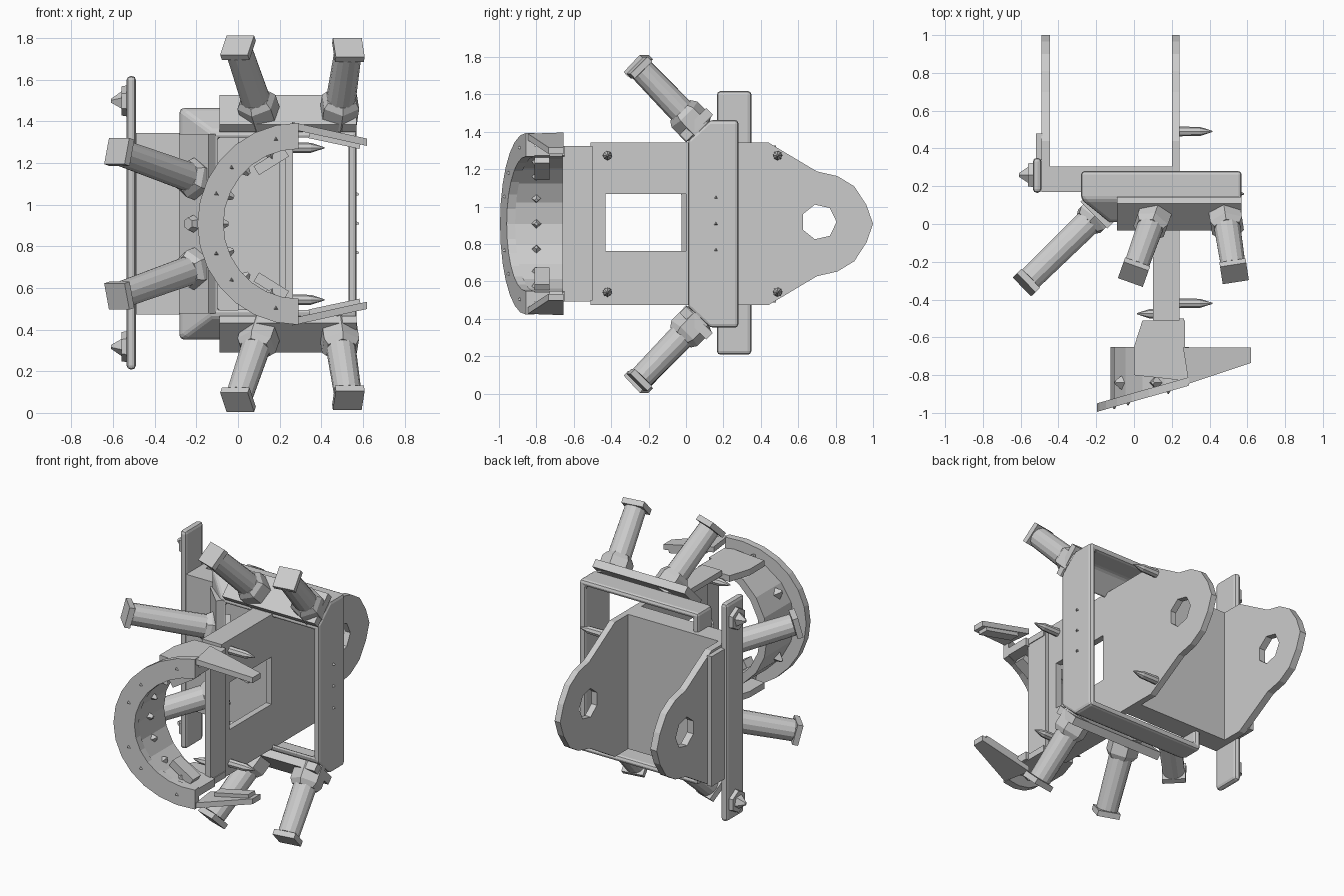
import bpy, bmesh, math
from math import sin, cos, radians, pi
from mathutils import Vector, Matrix

if "Cube" in bpy.data.objects:
    bpy.data.objects.remove(bpy.data.objects["Cube"])

M = 0.908  # height of the symmetry plane; all meshes are built relative to it


def finish(name, bm, mirror=False, bevel=0):
    bmesh.ops.recalc_face_normals(bm, faces=bm.faces)
    me = bpy.data.meshes.new(name)
    bm.to_mesh(me)
    bm.free()
    ob = bpy.data.objects.new(name, me)
    ob.location.z = M
    bpy.context.collection.objects.link(ob)
    if bevel:
        b = ob.modifiers.new("bevel", 'BEVEL')
        b.width, b.segments = bevel, 2
        b.limit_method, b.angle_limit = 'ANGLE', radians(40)
    if mirror:
        m = ob.modifiers.new("mirror", 'MIRROR')
        m.use_axis = (False, False, True)
        m.use_mirror_merge = False
    return ob


def prism(name, loops, axis, a, b, warp=None, **kw):
    """Extrude outline (first loop) with holes (other loops) from a to b."""
    place = {'X': lambda u, v, d: (d, u, v), 'Y': lambda u, v, d: (u, d, v),
             'Z': lambda u, v, d: (u, v, d)}[axis]
    bm = bmesh.new()
    edges = []
    for lp in loops:
        vs = [bm.verts.new(place(u, v, a)) for u, v in lp]
        edges += [bm.edges.new((vs[i - 1], vs[i])) for i in range(len(vs))]
    bmesh.ops.triangle_fill(bm, edges=edges, use_beauty=True)
    r = bmesh.ops.extrude_face_region(bm, geom=bm.faces[:])
    top = [v for v in r['geom'] if isinstance(v, bmesh.types.BMVert)]
    bmesh.ops.translate(bm, verts=top, vec=Vector(place(0, 0, b - a)))
    if warp:
        far = set(top)
        for v in bm.verts:
            v.co = warp(v.co, v in far)
    bmesh.ops.dissolve_limit(bm, angle_limit=0.01, verts=bm.verts, edges=bm.edges)
    return finish(name, bm, **kw)


def rect(u0, u1, v0, v1):
    return [(u0, v0), (u1, v0), (u1, v1), (u0, v1)]


def box(name, x, y, z, **kw):
    return prism(name, [rect(*x, *y)], 'Z', *z, **kw)


def slab(name, c, size, axis, ang, **kw):
    bm = bmesh.new()
    mat = Matrix.Translation(c) @ Matrix.Rotation(radians(ang), 4, axis) @ Matrix.Diagonal((*size, 1))
    bmesh.ops.create_cube(bm, size=1, matrix=mat)
    return finish(name, bm, **kw)


def add_cone(bm, p, d, t0, t1, r1, r2, n):
    d = Vector(d).normalized()
    mat = Matrix.Translation(Vector(p) + d * (t0 + t1) / 2) @ d.to_track_quat('Z', 'Y').to_matrix().to_4x4()
    bmesh.ops.create_cone(bm, cap_ends=True, segments=n, radius1=r1, radius2=r2, depth=t1 - t0, matrix=mat)


def circle(cx, cy, r, n):
    return [(cx + r * cos(2 * pi * i / n), cy + r * sin(2 * pi * i / n)) for i in range(n)]


# clevis side plates with eyes, long right one has a window
def ear(y0):
    half = [(y0, .435), (.44, .435), (.70, .28), (.81, .255), (.90, .20), (.965, .10)]
    return half + [(1.0, 0)] + [(u, -v) for u, v in reversed(half)]


eye = circle(.71, .01, .095, 7)
prism("right_side_plate", [ear(-.51), eye, rect(-.43, 0, -.145, .16)], 'X', .20, .24)
prism("left_side_plate", [ear(.17), eye], 'X', -.49, -.445)
box("clevis_web", (-.46, .21), (.17, .305), (-.435, .435))
box("plate_flange", (.10, .21), (-.51, .01), (.40, .435), mirror=True)

# tall mounting strip on the left, with bolts
box("mounting_strip", (-.535, -.49), (.165, .35), (-.70, .71), bevel=.02)
box("strip_backing", (-.52, -.485), (.34, .48), (-.42, .42))
bm = bmesh.new()
add_cone(bm, (-.53, .26, .59), (-1, 0, 0), 0, .03, .075, .07, 6)
add_cone(bm, (-.53, .26, .59), (-1, 0, 0), .03, .08, .045, .01, 5)
finish("strip_bolts", bm, mirror=True)

# hollow frame: outer and inner skins lofted, then joined at both rims
bm = bmesh.new()
T = .04
secs = [(.28, -.28, .555), (.13, -.28, .555), (.01, -.13, .445)]
skins = []
for t in (0, T):
    skins.append([[bm.verts.new((x, y, z)) for x, z in rect(x0 + t, .57 - t, -h + t, h - t)]
                  for y, x0, h in secs])
rings = skins[0] + skins[1][::-1]
for k in range(6):
    A, B = rings[k - 1], rings[k]
    for i in range(4):
        bm.faces.new((A[i - 1], A[i], B[i], B[i - 1]))
finish("hollow_frame", bm, bevel=.018)

# slanted pads carrying the posts
slab("cross_pad", (.24, .055, .53), (.66, .20, .05), 'X', 45, mirror=True)
slab("left_pad", (-.195, .065, 0), (.20, .05, .86), 'Z', -45)


# splayed posts: hex nut, shaft, square end cap
def post(name, base, tip):
    base, tip = Vector(base), Vector(tip)
    d = tip - base
    L = d.length
    bm = bmesh.new()
    add_cone(bm, base, d, -.04, .07, .098, .098, 6)
    add_cone(bm, base, d, .07, .10, .098, .078, 6)
    add_cone(bm, base, d, .05, L - .02, .072, .066, 14)
    mat = Matrix.Translation(tip) @ d.to_track_quat('Z', 'Y').to_matrix().to_4x4()
    bmesh.ops.create_cube(bm, size=1, matrix=mat @ Matrix.Diagonal((.14, .13, .035, 1)))
    finish(name, bm, mirror=True)


post("inner_post", (.105, .04, .535), (0, -.255, .845))
post("outer_post", (.485, .04, .535), (.53, -.25, .835))
post("left_post", (-.18, .07, .205), (-.57, -.31, .345))

# tilted half-ring mouth and the collar behind it
CX = .29


def arc(r0, r1, a0=90, a1=270, n=14):
    an = [radians(a0 + (a1 - a0) * i / n) for i in range(n + 1)]
    return [(CX + r1 * cos(t), r1 * sin(t)) for t in an] + [(CX + r0 * cos(t), r0 * sin(t)) for t in reversed(an)]


def face_y(x):
    return -.99 + .285 * (x + .18)


prism("mouth_ring", [arc(.36, .485)], 'Y', 0, .045,
      warp=lambda c, far: Vector((c.x, face_y(c.x) + (.045 if far else 0), c.z)))
prism("collar", [arc(.365, .415, n=10)], 'Y', 0, 1,
      warp=lambda c, far: Vector((c.x, -.65 if far else face_y(c.x) + .03, c.z)))

# neck joining the collar to the side plate
prism("neck_flange", [[(.045, -.51), (.27, -.51), (.27, -.83), (.0, -.80), (.0, -.65)]], 'Z', .375, .415, mirror=True)
box("neck_wall", (.225, .265), (-.66, -.50), (-.41, .415))

# pointed prongs at the ring ends, with pads underneath
prong = [(.26, -.655), (.62, -.655), (.62, -.735), (.29, -.845)]
prism("prong", [prong], 'Z', 0, .035, mirror=True,
      warp=lambda c, far: Vector((c.x, c.y, .475 - .22 * (c.x - .32) - (.035 if far else 0))))
slab("prong_pad", (.465, -.695, .405), (.25, .07, .04), 'Y', 12, mirror=True)
slab("collar_pad", (.16, -.77, .30), (.17, .08, .05), 'Y', -32, mirror=True)

# pins through the side plate
bm = bmesh.new()
for p, d in (((.22, .49, .365), 1), ((.22, -.42, .365), 1), ((.21, -.475, .375), -1)):
    add_cone(bm, p, (d, 0, 0), 0, .13, .026, .024, 8)
    add_cone(bm, p, (d, 0, 0), .13, .195, .024, .003, 8)
finish("plate_pins", bm, mirror=True)

# small studs on ring, collar, frame side and left pad
bm = bmesh.new()
for a in (105, 140, 160, 200, 220, 255):
    t = radians(a)
    x, z = CX + .42 * cos(t), .42 * sin(t)
    add_cone(bm, (x, face_y(x), z), (0, -1, 0), -.01, .012, .018, .004, 3)
for a in (112, 135, 158, 180, 202, 225, 248):
    t = radians(a)
    x, z = CX + .37 * cos(t), .37 * sin(t)
    add_cone(bm, (x, -.80, z), (-cos(t), 0, -sin(t)), -.01, .035, .035, .01, 4)
for a in (115, 150, 210, 245):
    t = radians(a)
    x, z = CX + .41 * cos(t), .41 * sin(t)
    add_cone(bm, (x, -.84, z), (cos(t), 0, sin(t)), -.01, .04, .045, .01, 4)
for z in (-.14, 0, .14):
    add_cone(bm, (.57, .16, z), (1, 0, 0), -.01, .012, .016, .004, 3)
add_cone(bm, (-.205, .055, 0), (-1, -1, 0), 0, .05, .045, .03, 6)
finish("studs", bm)
